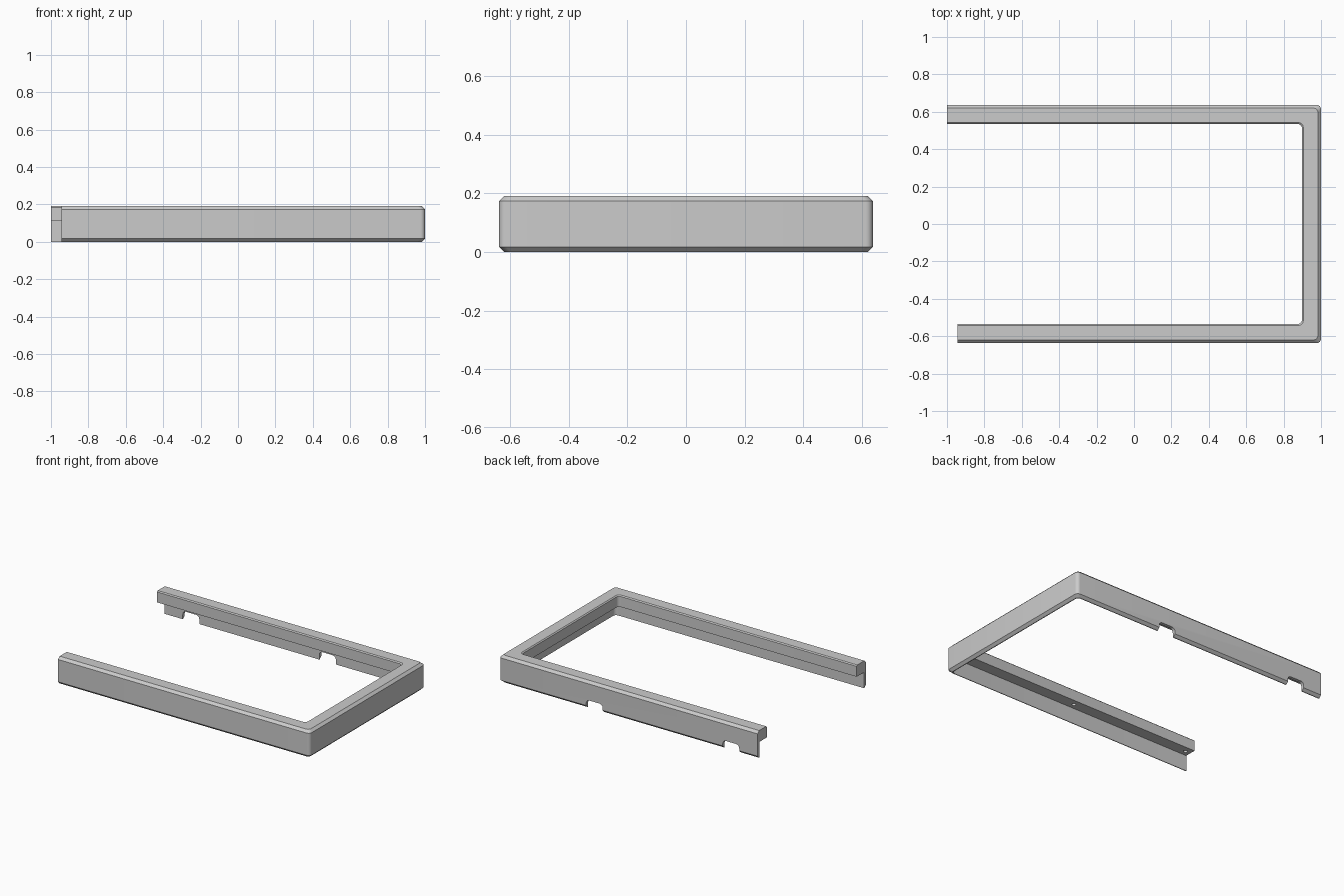
import bpy, bmesh, math

cube = bpy.data.objects.get("Cube")
if cube:
    bpy.data.objects.remove(cube, do_unlink=True)

HALF_X, HALF_Y, HEIGHT = 1.0, 0.637, 0.19
BACK_END, FRONT_END = -1.0, -0.945
WALL, RIM, RIM_Z = 0.022, 0.102, 0.11
BEVEL, LIP, RADIUS, STEPS = 0.017, 0.007, 0.024, 6

grey = bpy.data.materials.new("plain_grey")
grey.use_nodes = True
colour = (0.6, 0.6, 0.6, 1)
grey.diffuse_color = colour
grey.node_tree.nodes["Principled BSDF"].inputs["Base Color"].default_value = colour


def new_object(name, bm):
    bmesh.ops.recalc_face_normals(bm, faces=bm.faces)
    mesh = bpy.data.meshes.new(name)
    bm.to_mesh(mesh)
    bm.free()
    obj = bpy.data.objects.new(name, mesh)
    bpy.context.collection.objects.link(obj)
    mesh.materials.append(grey)
    return obj


def rail_path(inset):
    """U-shaped line at a given distance inside the outer wall."""
    x, y = HALF_X - inset - RADIUS, HALF_Y - inset - RADIUS
    points = [(FRONT_END, -y - RADIUS)]
    for side, start in ((-1, -math.pi / 2), (1, 0)):
        for i in range(STEPS + 1):
            a = start + i / STEPS * math.pi / 2
            points.append((x + RADIUS * math.cos(a), side * y + RADIUS * math.sin(a)))
    points.append((BACK_END, y + RADIUS))
    return points


# L-shaped section: inset from the outer wall, height
section = [(0, BEVEL), (0, HEIGHT - BEVEL), (BEVEL, HEIGHT),
           (RIM - LIP, HEIGHT), (RIM, HEIGHT - LIP), (RIM, RIM_Z),
           (WALL, RIM_Z), (WALL, 0), (BEVEL, 0)]

# U-shaped frame swept from the section
bm = bmesh.new()
lines = [[bm.verts.new((x, y, z)) for x, y in rail_path(d)] for d, z in section]
for a, b in zip(lines, lines[1:] + lines[:1]):
    for i in range(len(a) - 1):
        bm.faces.new((a[i], a[i + 1], b[i + 1], b[i]))
for end in (0, -1):
    bm.faces.new([line[end] for line in lines])
frame = new_object("frame", bm)


def cut(cutter):
    cutter.hide_render = True
    mod = frame.modifiers.new("cut", "BOOLEAN")
    mod.operation, mod.solver, mod.object = "DIFFERENCE", "EXACT", cutter
    bpy.context.view_layer.objects.active = frame
    bpy.ops.object.modifier_apply(modifier=mod.name)
    bpy.data.objects.remove(cutter, do_unlink=True)


def notch_cutter(x, half=0.064, top=0.058, r=0.025):
    bm = bmesh.new()
    outline = [(x - half, -0.05), (x + half, -0.05)]
    for side, start in ((1, 0), (-1, math.pi / 2)):
        for i in range(STEPS + 1):
            a = start + i / STEPS * math.pi / 2
            outline.append((x + side * (half - r) + r * math.cos(a), top - r + r * math.sin(a)))
    face = bm.faces.new([bm.verts.new((px, HALF_Y - 0.06, pz)) for px, pz in outline])
    moved = bmesh.ops.extrude_face_region(bm, geom=[face])["geom"]
    bmesh.ops.translate(bm, vec=(0, 0.1, 0),
                        verts=[v for v in moved if isinstance(v, bmesh.types.BMVert)])
    return new_object("notch_cutter", bm)


def hole_cutter(x, y):
    bm = bmesh.new()
    bmesh.ops.create_cone(bm, cap_ends=True, segments=16, radius1=0.013, radius2=0.013, depth=0.08)
    bmesh.ops.translate(bm, vec=(x, y, RIM_Z), verts=bm.verts)
    return new_object("hole_cutter", bm)


# Cable notches in the back wall
for x in (0.262, -0.794):
    cut(notch_cutter(x))

# Screw holes under the rim
for x in (0.01, -0.905):
    for side in (-1, 1):
        cut(hole_cutter(x, side * (HALF_Y - 0.06)))

# Smooth rounded corners, crisp bevels
bpy.ops.object.select_all(action="DESELECT")
frame.select_set(True)
bpy.context.view_layer.objects.active = frame
bpy.ops.object.shade_smooth_by_angle(angle=math.radians(30))
